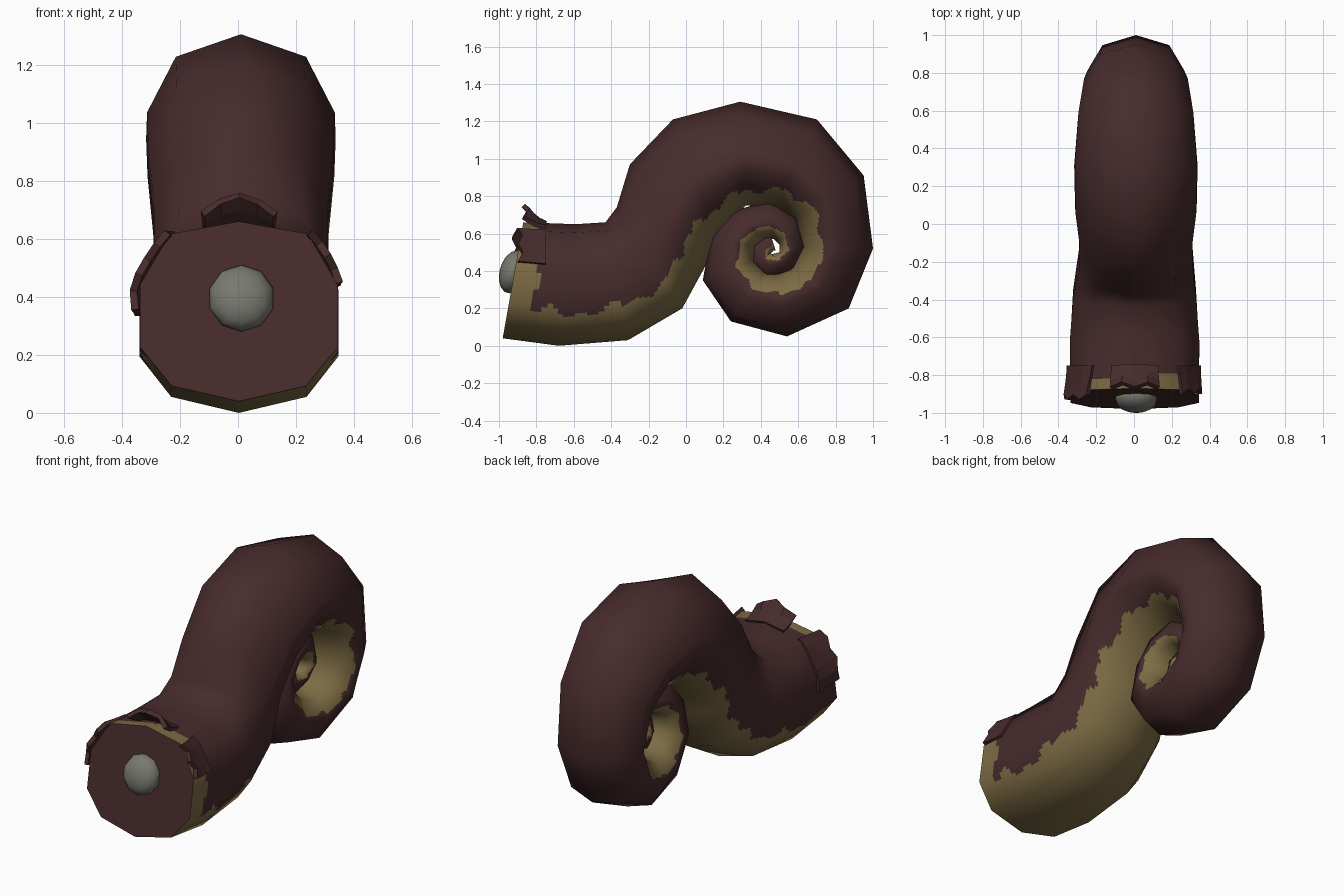
import bpy, bmesh, math
from mathutils import Vector

if "Cube" in bpy.data.objects:
    bpy.data.objects.remove(bpy.data.objects["Cube"])


def material(name, rgb):
    m = bpy.data.materials.new(name)
    m.diffuse_color = (*rgb, 1)
    m.use_nodes = True
    m.node_tree.nodes["Principled BSDF"].inputs["Base Color"].default_value = m.diffuse_color
    return m


SKIN = material("maroon skin", (0.063, 0.024, 0.025))
BELLY = material("olive belly", (0.205, 0.150, 0.058))
BONE = material("grey bone", (0.19, 0.19, 0.165))


def make_object(name, verts, faces, mats):
    me = bpy.data.meshes.new(name)
    me.from_pydata(verts, [], faces)
    for m in mats:
        me.materials.append(m)
    ob = bpy.data.objects.new(name, me)
    bpy.context.collection.objects.link(ob)
    return ob


# Tentacle rings: outer (y, z), inner (y, z), half width
RINGS = [
    (-.87, .66, -.98, .04, .34), (-.59, .65, -.68, .00, .343),
    (-.43, .66, -.31, .03, .325), (-.37, .74, -.02, .20, .30),
    (-.30, .97, .10, .42, .305), (-.07, 1.21, .17, .60, .325),
    (.29, 1.305, .32, .75, .33), (.70, 1.21, .48, .74, .31),
    (.95, .91, .58, .68, .28), (1.0, .52, .62, .53, .26),
    (.87, .20, .57, .42, .25), (.54, .05, .50, .39, .23),
    (.24, .13, .42, .40, .20), (.09, .35, .37, .46, .18),
    (.13, .58, .37, .53, .16), (.25, .72, .42, .57, .15),
    (.44, .775, .47, .57, .135), (.59, .69, .50, .54, .12),
    (.64, .53, .50, .50, .11), (.57, .40, .46, .49, .10),
    (.44, .355, .44, .51, .09), (.35, .44, .46, .50, .08),
    (.36, .54, .47, .51, .065), (.45, .60, .48, .51, .04),
]
# Half cross-sections (sideways, outward): boxy body and rounder coil
BODY = [(0, 1), (.70, .86), (1, .30), (1, -.40), (.68, -.83), (0, -1)]
COIL = [(0, 1), (.68, .72), (.98, .03), (.99, -.30), (.70, -.74), (0, -1)]
# Angle from the back at which the belly colour starts, per ring
EDGE = [114, 114, 112, 116, 122, 133, 140, 134, 122, 112, 110] + [108] * 13
SIDES, SUB = 10, 10


def ring_point(i, j):
    oy, oz, iy, iz, w = RINGS[i]
    s, c = (BODY if i < 4 else COIL)[min(j, SIDES - j)]
    s = -s if j > 5 else s
    return Vector((w * s + (.01 if i > 2 else .003),
                   (oy + iy) / 2 + (oy - iy) / 2 * c,
                   (oz + iz) / 2 + (oz - iz) / 2 * c))


def blend(grid, i, j, u, v):
    i2, j2 = min(i + 1, len(grid) - 1), (j + 1) % SIDES
    return grid[i][j].lerp(grid[i][j2], v).lerp(grid[i2][j].lerp(grid[i2][j2], v), u)


def is_belly(s, angle):
    i = min(int(s), len(EDGE) - 2)
    edge = EDGE[i] + (EDGE[i + 1] - EDGE[i]) * (s - i)
    side = 1 if angle > 0 else 2.3
    edge += 5 * math.sin(5.1 * s + side) + 3 * math.sin(11.7 * s + 2 * side)
    depth = 0.20 + 0.24 * max(0, math.sin(math.radians(angle)))
    rim = s < depth + 0.04 * math.sin(angle / 6) and angle > -60
    return abs(angle) > edge or rim


# Tentacle: coarse rings, finely split so the painted edge can be ragged
def tentacle():
    P = [[ring_point(i, j) for j in range(SIDES)] for i in range(len(RINGS))]
    last = len(P) - 1
    N = [[(P[i][(j + 1) % SIDES] - P[i][j - 1]).cross(
        P[min(i + 1, last)][j] - P[max(i - 1, 0)][j]).normalized()
        for j in range(SIDES)] for i in range(last + 1)]
    rows, cols = last * SUB + 1, SIDES * SUB
    verts, normals, faces = [], [], []
    for a in range(rows):
        for b in range(cols):
            k = (a // SUB, b // SUB, a % SUB / SUB, b % SUB / SUB)
            verts.append(blend(P, *k))
            normals.append(blend(N, *k).normalized())
    for a in range(rows - 1):
        for b in range(cols):
            b2 = (b + 1) % cols
            faces.append((a * cols + b, a * cols + b2,
                          (a + 1) * cols + b2, (a + 1) * cols + b))
    ob = make_object("tentacle", verts, faces, [SKIN, BELLY])
    for n, f in enumerate(ob.data.polygons):
        a, b = divmod(n, cols)
        angle = (b + .5) * 360 / cols
        angle = angle - 360 if angle > 180 else angle
        f.material_index = int(is_belly((a + .5) / SUB, angle))
        f.use_smooth = True
    ob.data.normals_split_custom_set_from_vertices(normals)
    # Flat cut end and closed tip
    make_object("cut_face", P[0], [tuple(reversed(range(SIDES)))], [SKIN])
    make_object("tip_cap", P[-1], [tuple(range(SIDES))], [SKIN])


tentacle()


# Bone stump, a low dome in the cut
def bone():
    bm = bmesh.new()
    bmesh.ops.create_uvsphere(bm, u_segments=10, v_segments=8, radius=1)
    for v in bm.verts:
        x, y, z = v.co
        v.co = (0.012 + .115 * x, -.925 - .073 * z + .02 * y, .395 + .115 * y)
    bmesh.ops.recalc_face_normals(bm, faces=bm.faces)
    ob = make_object("bone_stump", [], [], [BONE])
    bm.to_mesh(ob.data)
    bm.free()
    for f in ob.data.polygons:
        f.use_smooth = True


bone()


# Torn skin flaps peeling outward round the cut, rooted in the body skin
def flap(name, a0, a1, y_root, y_tip, lift, cols=4):
    rows, w = 3, cols + 1
    verts, faces = [], []
    for r in range(rows + 1):
        t = r / rows
        for c in range(w):
            k = c / cols
            a = a0 + (a1 - a0) * (k + .12 * t * (.5 - k))
            j, f = divmod(abs(a) / 36, 1)
            p = Vector(BODY[int(j)]).lerp(Vector(BODY[int(j) + 1]), f)
            n = p.normalized() * (lift * t ** 1.5 * (.55 + .45 * math.sin(math.pi * k)))
            y = y_root + (y_tip - y_root) * t + .025 * t * (c % 2)
            verts.append((math.copysign(.343 * p.x + n.x, a), y,
                          .338 + .318 * p.y + n.y))
    for r in range(rows):
        for c in range(cols):
            i = r * w + c
            faces.append((i, i + w, i + w + 1, i + 1))
    ob = make_object(name, verts, faces, [SKIN])
    mod = ob.modifiers.new("thickness", 'SOLIDIFY')
    mod.thickness = .026
    mod.offset = 0


flap("top_flap", -18, 19, -.75, -.87, .095)
flap("left_flap", -88, -32, -.75, -.93, .022, 5)
flap("right_flap", 34, 72, -.75, -.90, .025)
